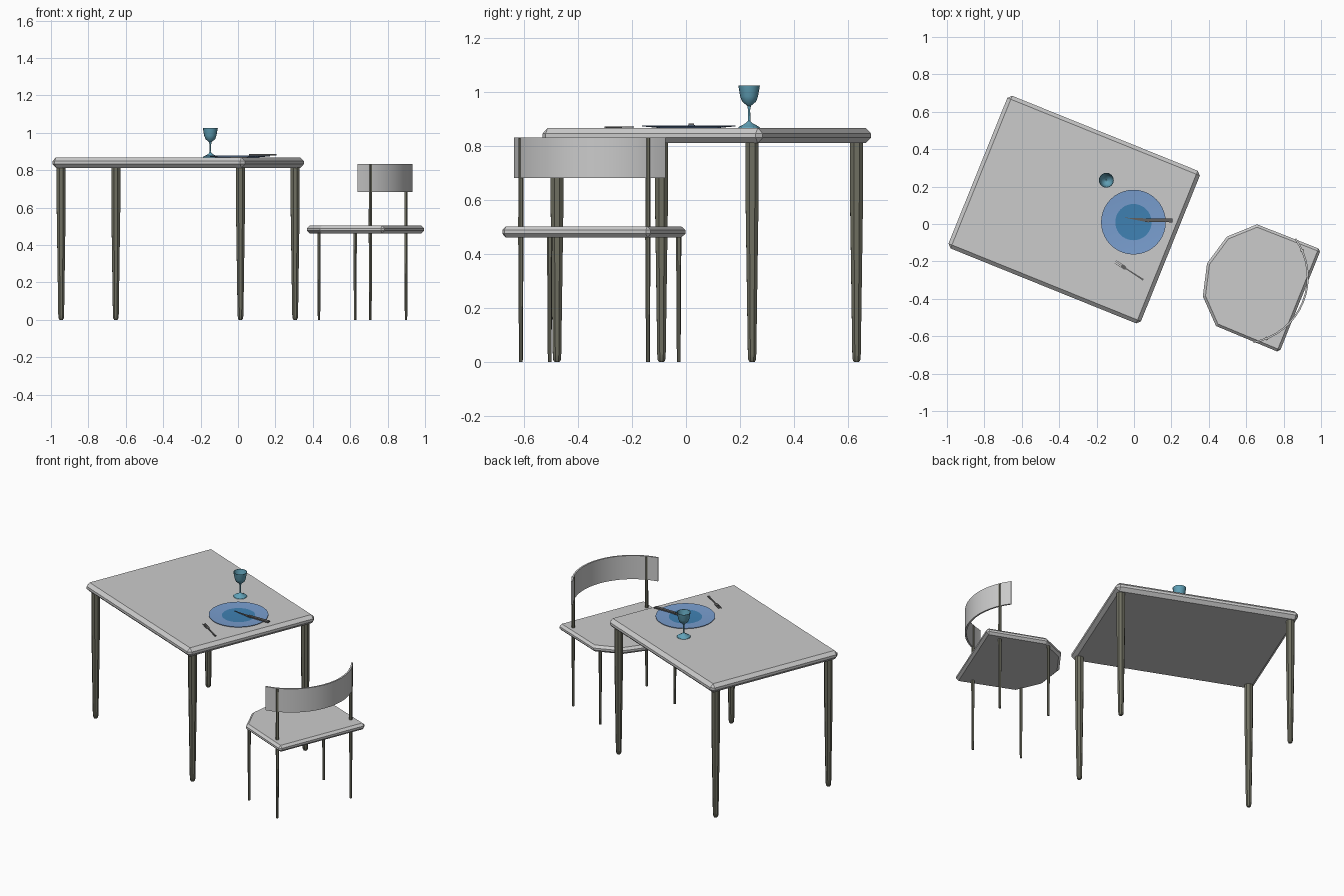
import bpy, bmesh
from math import sin, cos, pi, radians
from mathutils import Matrix, Vector

if "Cube" in bpy.data.objects:
    bpy.data.objects.remove(bpy.data.objects["Cube"])

TURN = radians(-22)
TABLE = Matrix.Translation((-0.32, 0.077, 0)) @ Matrix.Rotation(TURN, 4, 'Z')
CHAIR = Matrix.Translation((0.576, -0.285, 0)) @ Matrix.Rotation(TURN, 4, 'Z')


def material(name, rgb):
    m = bpy.data.materials.new(name)
    m.diffuse_color = (*rgb, 1)
    m.use_nodes = True
    m.node_tree.nodes["Principled BSDF"].inputs["Base Color"].default_value = m.diffuse_color
    return m


olive = material("dark_metal", (0.16, 0.16, 0.12))
rim_blue = material("rim_blue", (0.19, 0.34, 0.62))
well_blue = material("well_blue", (0.05, 0.22, 0.45))
glass_blue = material("glass_blue", (0.12, 0.36, 0.48))
steel = material("steel", (0.12, 0.12, 0.12))


def finish(name, bm, matrix, mat=None, smooth=None):
    bmesh.ops.recalc_face_normals(bm, faces=bm.faces)
    me = bpy.data.meshes.new(name)
    bm.to_mesh(me)
    bm.free()
    ob = bpy.data.objects.new(name, me)
    bpy.context.collection.objects.link(ob)
    ob.matrix_world = matrix
    if mat:
        me.materials.append(mat)
    if smooth:
        bpy.ops.object.select_all(action='DESELECT')
        ob.select_set(True)
        bpy.context.view_layer.objects.active = ob
        bpy.ops.object.shade_smooth_by_angle(angle=radians(smooth))
    return ob


def slab(name, outline, z0, z1, matrix, mat=None, bevel=0, segments=1):
    """Extrude a flat outline upward, with optional bevelled edges."""
    bm = bmesh.new()
    face = bm.faces.new([bm.verts.new((x, y, z0)) for x, y in outline])
    top = bmesh.ops.extrude_face_region(bm, geom=[face])['geom']
    bmesh.ops.translate(bm, vec=(0, 0, z1 - z0),
                        verts=[v for v in top if isinstance(v, bmesh.types.BMVert)])
    ob = finish(name, bm, matrix, mat)
    if bevel:
        mod = ob.modifiers.new("bevel", 'BEVEL')
        mod.width, mod.segments, mod.limit_method = bevel, segments, 'ANGLE'
        mod.angle_limit = radians(50)
    return ob


def lathe(name, profile, x, y, matrix, mat, sides=12, smooth=35):
    """Turn (radius, z) points round the vertical axis; the ends are closed."""
    bm = bmesh.new()
    rings = [[bm.verts.new((x + r * cos(2 * pi * i / sides), y + r * sin(2 * pi * i / sides), z))
              for i in range(sides)] for r, z in profile]
    for a, b in zip(rings, rings[1:]):
        for i in range(sides):
            j = (i + 1) % sides
            bm.faces.new((a[i], a[j], b[j], b[i]))
    bm.faces.new(rings[0])
    bm.faces.new(rings[-1])
    return finish(name, bm, matrix, mat, smooth)


# Table
slab("table_top", [(-.555, -.44), (.555, -.44), (.555, .44), (-.555, .44)],
     0.812, 0.868, TABLE, bevel=0.02)
for sx in (-1, 1):
    for sy in (-1, 1):
        lathe("table_leg", [(.010, 0), (.015, .008), (.017, .03), (.026, .6), (.026, .815)],
              sx * .517, sy * .39, TABLE, olive, 8)

# Chair seat: square at the back, faceted round at the front
half = [(.337, .297), (-.03, .293), (-.155, .172)]
outline = half + [(-.2, 0)] + [(x, -y) for x, y in reversed(half)]
slab("seat", outline, 0.462, 0.503, CHAIR, bevel=0.014)

# Chair legs, the rear pair running up to the backrest
for s in (-1, 1):
    lathe("front_leg", [(.007, 0), (.010, .465)], -.05, s * .258, CHAIR, olive, 6)
    lathe("rear_post", [(.007, 0), (.010, .465), (.009, .83)], .245, s * .254, CHAIR, olive, 6)

# Curved backrest
arc = [radians(-57.7 + 115.4 * i / 16) for i in range(17)]
band = [(.358 * cos(a), .358 * sin(a)) for a in arc]
band += [(.348 * cos(a), .348 * sin(a)) for a in reversed(arc)]
back = slab("backrest", band, 0.682, 0.833, CHAIR)
bpy.context.view_layer.objects.active = back
bpy.ops.object.select_all(action='DESELECT')
back.select_set(True)
bpy.ops.object.shade_smooth_by_angle(angle=radians(30))

# Plate: coloured well inside a lighter rim
I = Matrix.Identity(4)
plate = lathe("plate", [(.11, .868), (.173, .874), (.173, .877), (.097, .872)],
              -.003, .01, I, rim_blue, 40)
plate.data.materials.append(well_blue)
for p in plate.data.polygons:
    if len(p.vertices) > 4:
        p.material_index = 1

# Goblet: foot, stem and open bowl
lathe("goblet", [(.04, .868), (.038, .872), (.012, .886), (.005, .894), (.004, .935),
                 (.007, .95), (.026, .966), (.033, .985), (.040, 1.025),
                 (.038, 1.025), (.031, .987), (.023, .969), (.003, .955)],
      -.148, .234, I, glass_blue, 16)

# Knife lying on the plate
slab("knife_blade", [(-.05, .034), (.08, .008), (.09, .022), (.07, .03)], .876, .879, I, steel)
slab("knife_handle", [(.06, .012), (.205, .009), (.205, .030), (.06, .028)], .877, .885, I, steel)

# Fork beside the plate
FORK = Matrix.Translation((-.025, -.25, 0)) @ Matrix.Rotation(radians(-33), 4, 'Z')
slab("fork_handle", [(-.02, -.003), (.089, -.005), (.089, .005), (-.02, .003)], .868, .873, FORK, steel)
slab("fork_head", [(-.05, -.010), (-.03, -.010), (-.018, -.003), (-.018, .003), (-.03, .010), (-.05, .010)],
     .869, .873, FORK, steel)
for y in (-.0085, 0, .0085):
    slab("fork_tine", [(-.09, y - .001), (-.05, y - .0015), (-.05, y + .0015), (-.09, y + .001)],
         .869, .873, FORK, steel)
